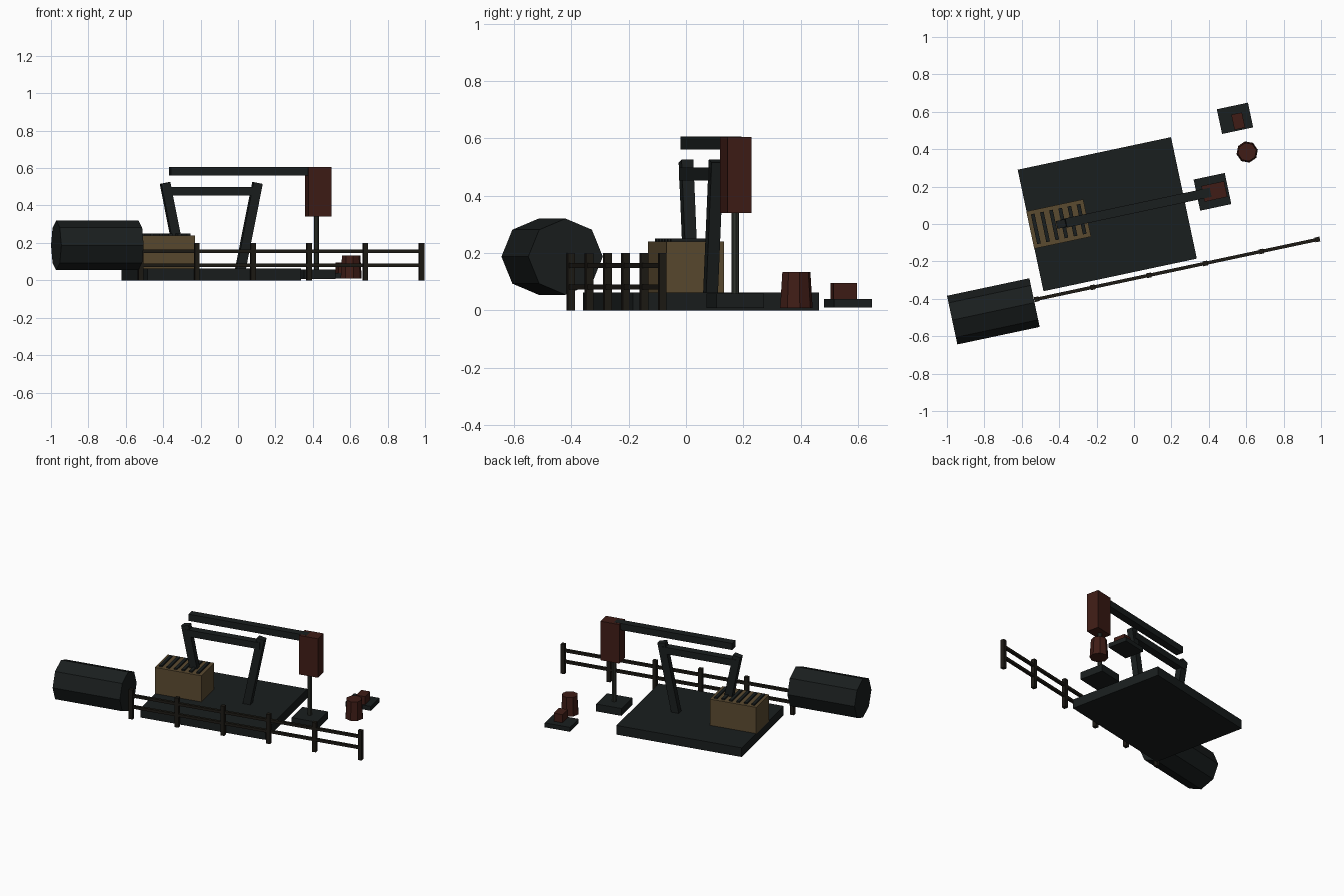
import bpy, bmesh
from math import radians, pi
from mathutils import Matrix

if "Cube" in bpy.data.objects:
    bpy.data.objects.remove(bpy.data.objects["Cube"])

YAW = Matrix.Rotation(radians(12), 4, 'Z')   # the whole site is turned on the ground


def material(name, rgb):
    m = bpy.data.materials.new(name)
    m.diffuse_color = (*rgb, 1)
    m.use_nodes = True
    m.node_tree.nodes["Principled BSDF"].inputs["Base Color"].default_value = m.diffuse_color
    return m


steel = material("dark_steel", (0.010, 0.013, 0.013))
tan = material("tan_paint", (0.105, 0.07, 0.03))
red = material("rust_red", (0.05, 0.012, 0.008))
wood = material("dark_wood", (0.012, 0.010, 0.007))
rod_grey = material("rod_grey", (0.028, 0.032, 0.026))


def finish(name, bm, matrix, mat):
    me = bpy.data.meshes.new(name)
    bm.to_mesh(me)
    bm.free()
    me.materials.append(mat)
    ob = bpy.data.objects.new(name, me)
    ob.matrix_world = matrix
    bpy.context.collection.objects.link(ob)
    return ob


def box(name, centre, size, mat, tilt=0):
    bm = bmesh.new()
    bmesh.ops.create_cube(bm, size=1)
    bmesh.ops.scale(bm, vec=size, verts=bm.verts)
    return finish(name, bm, Matrix.Translation(centre) @ YAW @ Matrix.Rotation(tilt, 4, 'Y'), mat)


def drum(name, centre, r1, r2, length, mat, tilt=0):
    bm = bmesh.new()
    bmesh.ops.create_cone(bm, cap_ends=True, segments=8, radius1=r1, radius2=r2, depth=length)
    return finish(name, bm, Matrix.Translation(centre) @ YAW @ Matrix.Rotation(tilt, 4, 'Y'), mat)


def along(u, v, z, origin=(-0.143, 0.0525)):
    """Point at u along and v across the turned pad."""
    p = YAW @ Matrix.Translation((u, v, 0)).translation
    return (origin[0] + p.x, origin[1] + p.y, z)


# ground pad
box("ground_pad", along(0, 0, 0.031), (0.838, 0.664, 0.062), steel)

# engine housing with vent slats
HOUSE = (-0.4025, 0.0)
box("engine_housing", (*HOUSE, 0.15), (0.311, 0.204, 0.18), tan)
for i in range(6):
    box(f"vent_slat_{i + 1}", along(-0.125 + 0.05 * i, 0, 0.243, HOUSE), (0.02, 0.163, 0.014), steel)

# splayed support legs and cross bar
for side, label in ((-1, "left"), (1, "right")):
    box(f"{label}_leg", along(side * 0.205, 0, 0.285), (0.05, 0.042, 0.48), steel, side * 0.2)
box("cross_bar", along(0, 0, 0.475), (0.5, 0.05, 0.045), steel)

# walking beam, head, rod and well foot
box("walking_beam", along(0.17, 0, 0.583), (0.79, 0.05, 0.045), steel)
box("beam_head", along(0.585, 0, 0.4725), (0.125, 0.086, 0.265), red)
drum("pump_rod", along(0.575, 0, 0.195), 0.014, 0.014, 0.31, rod_grey)
box("well_foot", along(0.575, 0, 0.033), (0.17, 0.17, 0.05), steel)

# storage tank lying on its side
drum("storage_tank", (-0.752, -0.467, 0.187), 0.133, 0.133, 0.45, steel, pi / 2)

# barrel and small crate on a pallet
drum("barrel", (0.605, 0.385, 0.071), 0.058, 0.05, 0.125, red)
box("pallet", (0.54, 0.565, 0.025), (0.17, 0.135, 0.03), steel)
box("crate", (0.557, 0.55, 0.067), (0.058, 0.083, 0.056), red)

# fence posts and rails
MID = (0.23, -0.2425)
for i in range(6):
    box(f"fence_post_{i + 1}", along((i - 2.5) * 0.307, 0, 0.1, MID), (0.026, 0.026, 0.2), wood)
for z, label in ((0.081, "lower"), (0.156, "upper")):
    box(f"{label}_fence_rail", along(0, 0, z, MID), (1.54, 0.018, 0.018), wood)
